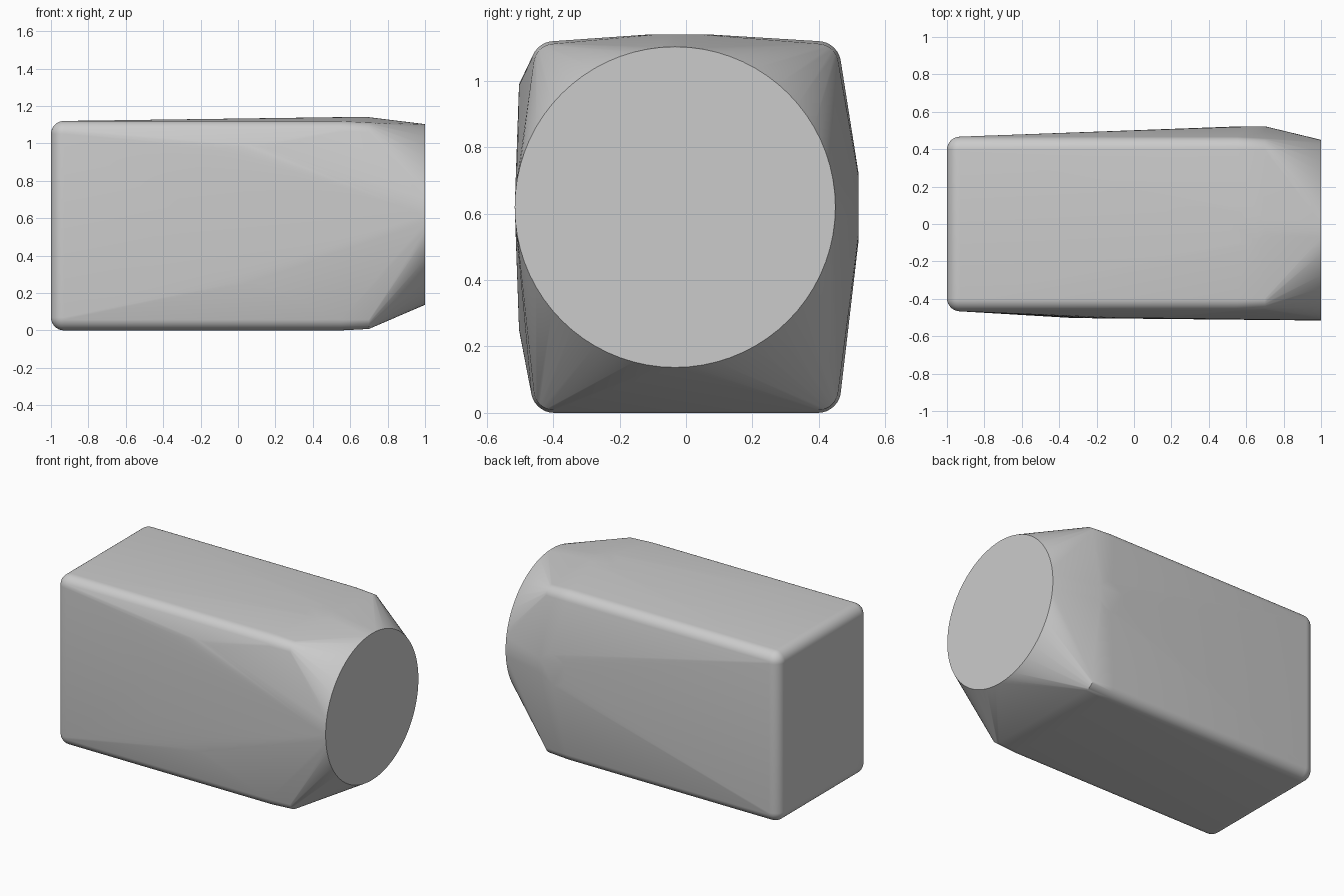
import bpy, bmesh
from math import sin, cos, pi, radians
from mathutils import Vector

cube = bpy.data.objects.get("Cube")
if cube:
    bpy.data.objects.remove(cube, do_unlink=True)

HALF_Y, HEIGHT, RADIUS = 0.467, 1.12, 0.07
MID_Z = 0.62


def rounded_section(x, inset):
    """Rounded rectangle across the body, shrunk by inset."""
    r = RADIUS - inset
    points = []
    for corner in range(4):
        start = corner * pi / 2
        cy = (HALF_Y - RADIUS) * (1 if corner in (0, 3) else -1)
        cz = HEIGHT - RADIUS if corner < 2 else RADIUS
        for i in range(9):
            a = start + i * pi / 16
            points.append(Vector((x, cy + r * cos(a), cz + r * sin(a))))
    return points


def disc(centre, u, v, radius, count):
    """Circle of points spanned by the axes u and v."""
    c, u, v = Vector(centre), Vector(u), Vector(v)
    return [c + radius * (u * cos(2 * pi * i / count) + v * sin(2 * pi * i / count))
            for i in range(count)]


X, Y, Z = (1, 0, 0), (0, 1, 0), (0, 0, 1)
points = []

# Softened closed end
for i in range(9):
    a = i * pi / 16
    points += rounded_section(-1 + RADIUS * (1 - sin(a)), RADIUS * (1 - cos(a)))

# Straight body and its shoulder
points += rounded_section(0.55, 0)
points += rounded_section(0.7, 0.008)

# Round flat end
points += disc((1, -0.033, MID_Z), Y, Z, 0.483, 72)

# Shallow bulges on the front, back and top
points += disc((0.05, -0.503, MID_Z), X, Z, 0.37, 40)
points += disc((0.61, 0.52, MID_Z), X, Z, 0.1, 24)
points += disc((0.61, -0.02, 1.14), X, Y, 0.09, 24)

# Wrap one skin around all sections
bm = bmesh.new()
for p in points:
    bm.verts.new(p)
bmesh.ops.remove_doubles(bm, verts=bm.verts, dist=0.0005)
bmesh.ops.convex_hull(bm, input=bm.verts)
loose = [v for v in bm.verts if not v.link_faces]
bmesh.ops.delete(bm, geom=loose, context='VERTS')
bmesh.ops.dissolve_limit(bm, angle_limit=radians(0.2), verts=bm.verts, edges=bm.edges)
bmesh.ops.recalc_face_normals(bm, faces=bm.faces)
mesh = bpy.data.meshes.new("body_shell")
bm.to_mesh(mesh)
bm.free()
body = bpy.data.objects.new("body_shell", mesh)
bpy.context.collection.objects.link(body)

# Plain grey surface
grey = bpy.data.materials.new("light_grey")
grey.use_nodes = True
colour = (0.6, 0.6, 0.6, 1)
grey.diffuse_color = colour
grey.node_tree.nodes["Principled BSDF"].inputs["Base Color"].default_value = colour
mesh.materials.append(grey)

bpy.context.view_layer.objects.active = body
body.select_set(True)
bpy.ops.object.shade_smooth_by_angle(angle=radians(30))
